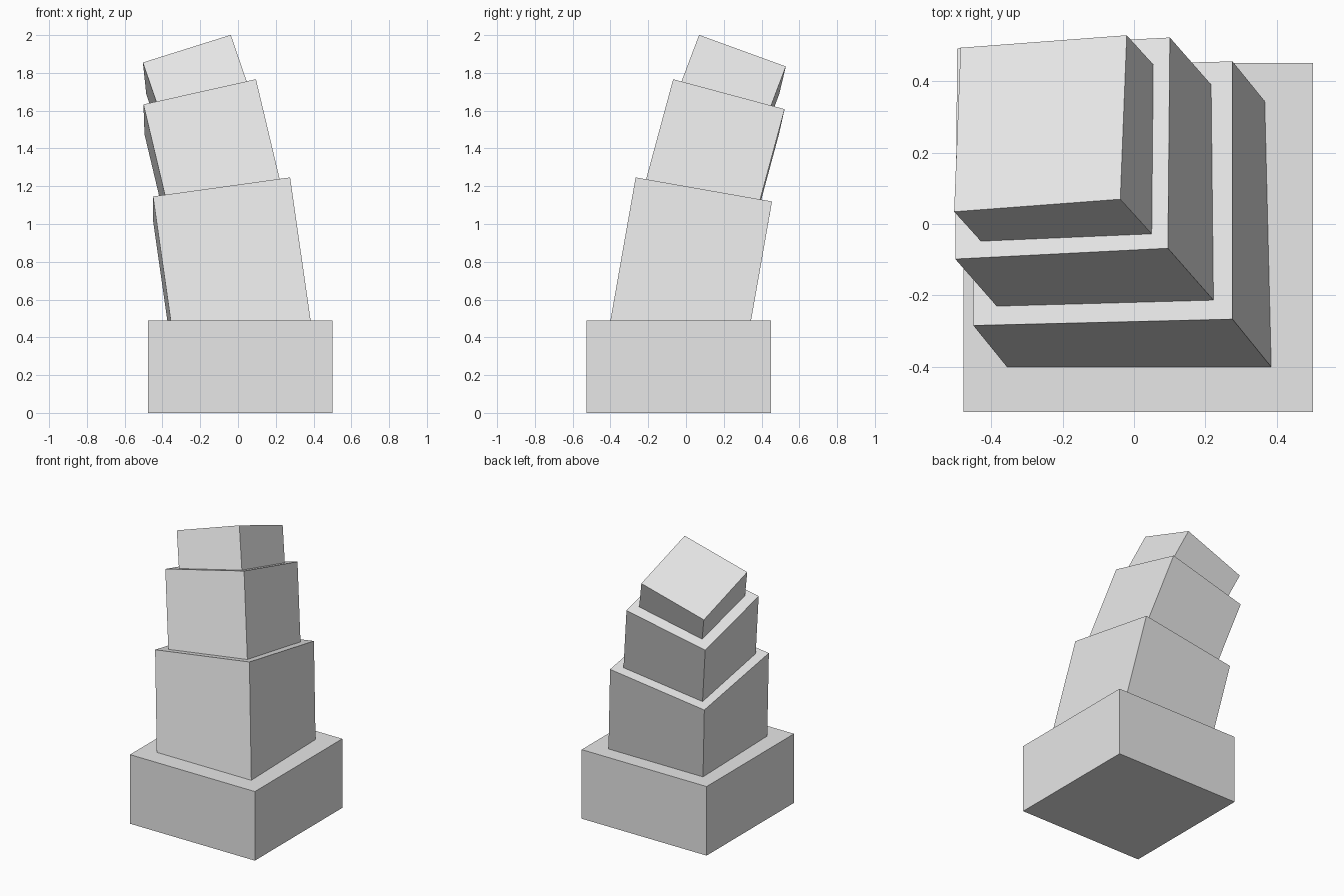
import bpy
from math import radians
from mathutils import Euler, Vector

if "Cube" in bpy.data.objects:
    bpy.data.objects.remove(bpy.data.objects["Cube"], do_unlink=True)

# Single stone grey material
grey = bpy.data.materials.new("light_grey")
grey.use_nodes = True
colour = (0.8, 0.8, 0.8, 1)
grey.diffuse_color = colour
grey.node_tree.nodes["Principled BSDF"].inputs["Base Color"].default_value = colour


def block(name, top_centre, width, height, tilt=(0, 0, 0)):
    """Square block hung below the centre of its top face."""
    rotation = Euler([radians(a) for a in tilt])
    up = rotation.to_matrix() @ Vector((0, 0, 1))
    bpy.ops.mesh.primitive_cube_add(
        size=1, location=Vector(top_centre) - up * height / 2, rotation=rotation)
    obj = bpy.context.object
    obj.name = name
    obj.scale = (width, width, height)
    bpy.ops.object.transform_apply(location=False, rotation=False, scale=True)
    obj.data.materials.append(grey)


# Upright base, then three shrinking blocks that lean further with height
block("base_block", (0.012, -0.038, 0.489), 0.978, 0.489)
block("lower_block", (-0.087, 0.0855, 1.1325), 0.733, 0.978, (-10.1, -7.9, 1.4))
block("middle_block", (-0.2, 0.212, 1.6205), 0.611, 0.733, (-15.4, -12.6, 2.9))
block("top_block", (-0.262, 0.2815, 1.8445), 0.489, 0.489, (-21, -17.4, 4.3))
